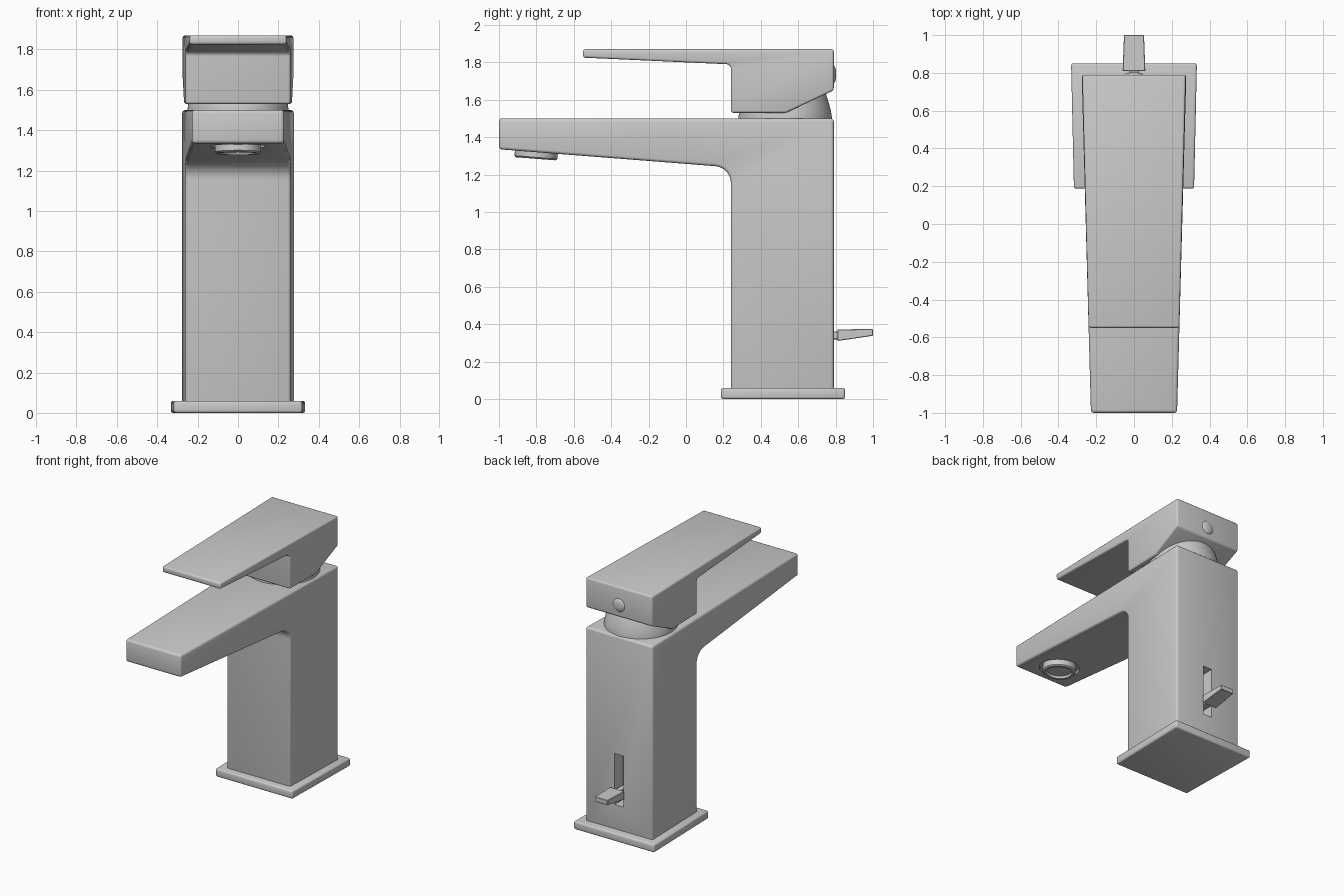
import bpy, bmesh, math
from math import sin, cos, pi, radians

if "Cube" in bpy.data.objects:
    bpy.data.objects.remove(bpy.data.objects["Cube"])


def finish(name, bm, bevel=0.0, loc=(0, 0, 0), rot=(0, 0, 0), segs=3):
    bmesh.ops.recalc_face_normals(bm, faces=bm.faces)
    me = bpy.data.meshes.new(name)
    bm.to_mesh(me)
    bm.free()
    ob = bpy.data.objects.new(name, me)
    bpy.context.collection.objects.link(ob)
    ob.location, ob.rotation_euler = loc, rot
    if bevel:
        m = ob.modifiers.new("bevel", 'BEVEL')
        m.width, m.segments, m.limit_method = bevel, segs, 'ANGLE'
        m.angle_limit = radians(20)
        apply(ob, m)
    return ob


def activate(ob):
    bpy.ops.object.select_all(action='DESELECT')
    bpy.context.view_layer.objects.active = ob
    ob.select_set(True)


def apply(ob, m):
    activate(ob)
    bpy.ops.object.modifier_apply(modifier=m.name)


def smooth(ob):
    activate(ob)
    bpy.ops.object.shade_smooth_by_angle(angle=radians(32))


def prism(name, pts, front, back, bevel=0.0, segs=3):
    """Side profile (y, z) widened in x; half width runs from front to back."""
    y0, y1 = min(p[0] for p in pts), max(p[0] for p in pts)
    bm = bmesh.new()
    sides = []
    for s in (-1, 1):
        sides.append([bm.verts.new((s * (front + (back - front) * (y - y0) / (y1 - y0)), y, z))
                      for y, z in pts])
    a, b = sides
    bm.faces.new(a)
    bm.faces.new(b[::-1])
    for i in range(len(pts)):
        j = (i + 1) % len(pts)
        bm.faces.new((a[i], b[i], b[j], a[j]))
    return finish(name, bm, bevel, segs=segs)


def lathe(name, prof, loc, rot=(0, 0, 0), n=48):
    """Profile (r, z), starting and ending on the axis, turned about local z."""
    bm = bmesh.new()
    vs = [bm.verts.new((r, 0, z)) for r, z in prof]
    es = [bm.edges.new(e) for e in zip(vs, vs[1:])]
    bmesh.ops.spin(bm, geom=vs + es, cent=(0, 0, 0), axis=(0, 0, 1),
                   angle=2 * pi, steps=n)
    bmesh.ops.remove_doubles(bm, verts=bm.verts, dist=1e-5)
    return finish(name, bm, loc=loc, rot=rot)


def cut(ob, cutter):
    m = ob.modifiers.new("cut", 'BOOLEAN')
    m.operation, m.object, m.solver = 'DIFFERENCE', cutter, 'EXACT'
    bpy.context.view_layer.update()
    apply(ob, m)
    bpy.data.objects.remove(cutter)


def rect(y0, y1, z0, z1):
    return [(y0, z0), (y1, z0), (y1, z1), (y0, z1)]


def fillet(cy, cz, r, n=8, a0=0, a1=85):
    return [(cy + r * cos(radians(a0 + (a1 - a0) * i / n)),
             cz + r * sin(radians(a0 + (a1 - a0) * i / n))) for i in range(n + 1)]


TILT = -0.077
NOZZLE = (0, -0.80, 1.32)

# Column and spout in one piece
body = prism("body", [(0.79, 0.03), (0.79, 1.5), (-1, 1.5), (-1, 1.335)]
             + fillet(0.15, 1.155, 0.09)[::-1] + [(0.24, 0.03)], 0.228, 0.277, 0.016)
# Recess around the nozzle and lever slot in the back
cut(body, lathe("recess_cutter", [(0, -0.06), (0.138, -0.06), (0.138, 0.02), (0, 0.02)],
                NOZZLE, (TILT, 0, 0)))
cut(body, prism("slot_cutter", rect(0.69, 0.9, 0.24, 0.62), 0.036, 0.036))

# Base plate
base = prism("base_plate", rect(0.187, 0.85, 0, 0.06), 0.318, 0.333, 0.012)

# Nozzle
nozzle = lathe("nozzle", [(0, -0.018), (0.08, -0.02), (0.088, -0.036), (0.105, -0.036),
                          (0.115, -0.028), (0.115, 0.03), (0, 0.03)], NOZZLE, (TILT, 0, 0))

# Domed neck under the handle
neck = lathe("neck", [(0, 1.48), (0.25, 1.48), (0.25, 1.505), (0.245, 1.54), (0.234, 1.58),
                      (0.216, 1.64), (0.19, 1.68), (0, 1.69)], (0, 0.53, 0), n=64)

# Handle with flat lever
handle = prism("handle", [(0.79, 1.65), (0.79, 1.87), (-0.55, 1.87), (-0.55, 1.825)]
               + fillet(0.215, 1.765, 0.025, 6)[::-1] + [(0.24, 1.53), (0.535, 1.53)],
               0.24, 0.274, 0.012)

# Round cap on the back of the handle
cap = lathe("handle_cap", [(0, -0.03), (0.048, -0.03), (0.048, 0.003), (0.042, 0.009),
                           (0.025, 0.014), (0, 0.016)], (0, 0.787, 1.735), (-pi / 2, 0, 0), 32)

# Drain lever and its stem
lever = prism("drain_lever", [(0.81, 0.31), (1.0, 0.338), (1.0, 0.374), (0.81, 0.372)],
              0.06, 0.053, 0.003, 1)
stem = prism("drain_stem", rect(0.68, 0.82, 0.318, 0.362), 0.024, 0.024, 0.004, 1)

for ob in (body, base, nozzle, neck, handle, cap, lever, stem):
    smooth(ob)
